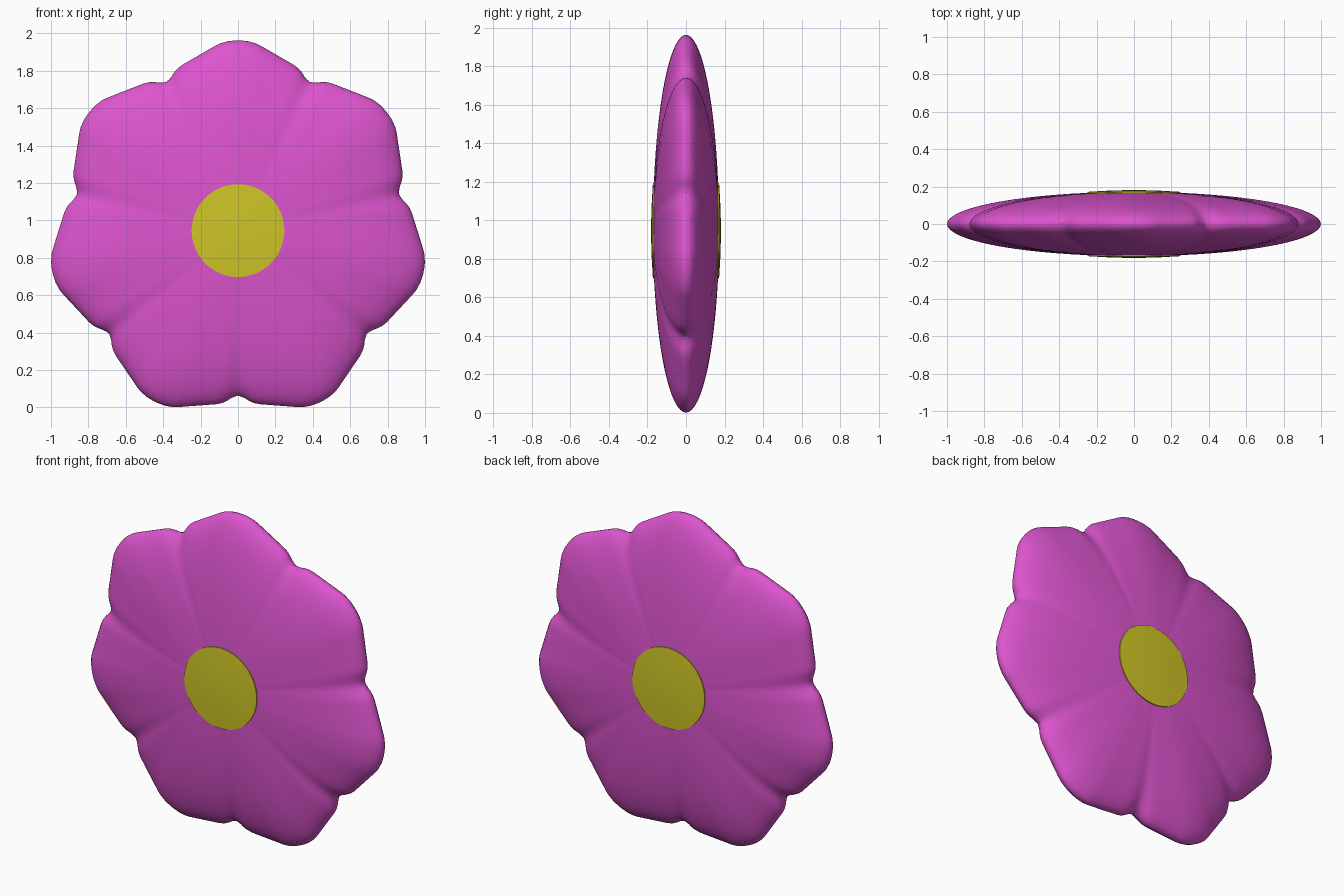
import bpy, bmesh, math

if "Cube" in bpy.data.objects:
    bpy.data.objects.remove(bpy.data.objects["Cube"])

CZ = 0.945      # height of the flower centre
PETALS = 7
STEP = 2 * math.pi / PETALS


def material(name, color):
    m = bpy.data.materials.new(name)
    m.diffuse_color = color
    m.use_nodes = True
    m.node_tree.nodes["Principled BSDF"].inputs["Base Color"].default_value = m.diffuse_color
    return m


def lens(name, rim, profile, mat):
    """Closed disc facing -y: rim = [(angle, radius)], profile = [(radius factor, y)] front to back."""
    bm = bmesh.new()
    front = bm.verts.new((0, profile[0][1], CZ))
    back = bm.verts.new((0, profile[-1][1], CZ))
    rings = [[bm.verts.new((f * r * math.sin(a), y, CZ + f * r * math.cos(a)))
              for a, r in rim] for f, y in profile[1:-1]]
    n = len(rim)
    for i in range(n):
        j = (i + 1) % n
        bm.faces.new((front, rings[0][i], rings[0][j]))
        bm.faces.new((back, rings[-1][j], rings[-1][i]))
        for a, b in zip(rings, rings[1:]):
            bm.faces.new((a[i], b[i], b[j], a[j]))
    bmesh.ops.recalc_face_normals(bm, faces=bm.faces)
    me = bpy.data.meshes.new(name)
    bm.to_mesh(me)
    bm.free()
    ob = bpy.data.objects.new(name, me)
    bpy.context.collection.objects.link(ob)
    me.materials.append(mat)
    bpy.ops.object.select_all(action='DESELECT')
    ob.select_set(True)
    bpy.context.view_layer.objects.active = ob
    bpy.ops.object.shade_smooth_by_angle(angle=math.radians(35))
    return ob


# Half outline of one petal: degrees from the tip, radius
half = [(0, 1.017), (1.5, 1.016), (3, 1.014), (5.4, 1.006), (7, .996), (9, .982),
        (12, .964), (15, .949), (18.6, .935), (20.5, .925), (22, .912),
        (23.2, .898), (24.4, .889)]
petal = [(-a, r) for a, r in half[:0:-1]] + half + [(180 / PETALS, .882)]
rim = [(math.radians(a) + k * STEP, r) for k in range(PETALS) for a, r in petal]

# Petal body with an elliptical cross-section
N = 36
body = [(math.sin(math.pi * i / N), -0.172 * math.cos(math.pi * i / N)) for i in range(N + 1)]
lens("petals", rim, body, material("petal_pink", (0.72, 0.09, 0.62, 1)))

# Yellow centre, slightly proud on both sides
circle = [(2 * math.pi * i / 64, 0.248) for i in range(64)]
centre = [(0, -.182), (.5, -.179), (1, -.172), (1, .172), (.5, .179), (0, .182)]
lens("flower_centre", circle, centre, material("centre_yellow", (0.62, 0.56, 0.02, 1)))
